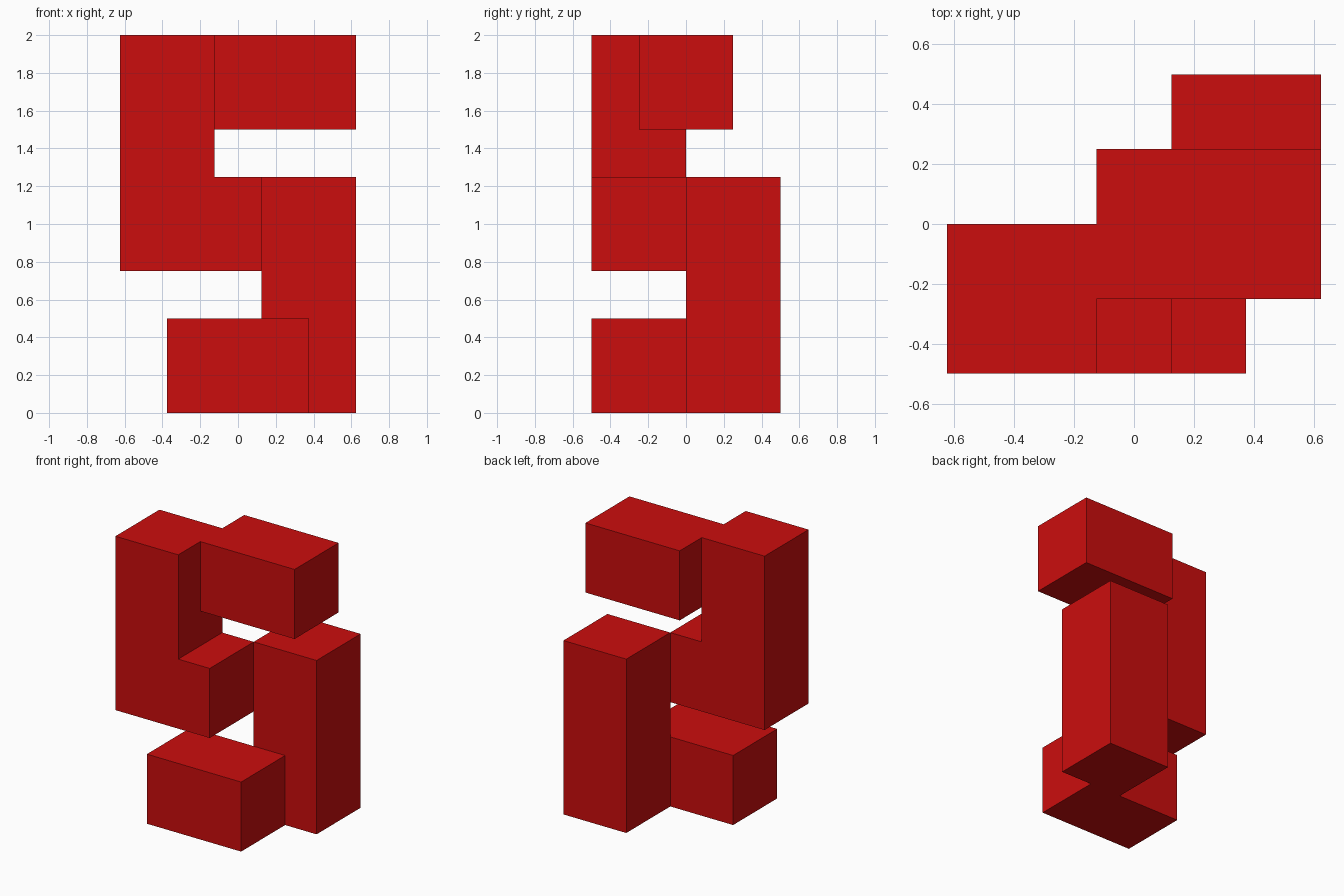
import bpy
import bmesh

if "Cube" in bpy.data.objects:
    bpy.data.objects.remove(bpy.data.objects["Cube"], do_unlink=True)

red = bpy.data.materials.new("red")
red.use_nodes = True
colour = (0.6, 0.004, 0.004, 1)
red.diffuse_color = colour
red.node_tree.nodes["Principled BSDF"].inputs["Base Color"].default_value = colour


def extruded(name, outline, front, back):
    """Extrude a front-view outline of (x, z) points from front y to back y."""
    bm = bmesh.new()
    face = bm.faces.new([bm.verts.new((x, front, z)) for x, z in outline])
    result = bmesh.ops.extrude_face_region(bm, geom=[face], use_keep_orig=True)
    moved = [v for v in result["geom"] if isinstance(v, bmesh.types.BMVert)]
    bmesh.ops.translate(bm, verts=moved, vec=(0, back - front, 0))
    bmesh.ops.recalc_face_normals(bm, faces=bm.faces)
    mesh = bpy.data.meshes.new(name)
    bm.to_mesh(mesh)
    bm.free()
    mesh.materials.append(red)
    obj = bpy.data.objects.new(name, mesh)
    bpy.context.collection.objects.link(obj)
    return obj


def block(name, x0, x1, front, back, z0, z1):
    return extruded(name, [(x0, z0), (x1, z0), (x1, z1), (x0, z1)], front, back)


# Low front block and the tall post standing behind it
block("base_block", -0.375, 0.375, -0.5, 0, 0, 0.5)
block("rear_post", 0.125, 0.625, 0, 0.5, 0, 1.25)

# L-shaped piece whose foot meets the edge of the post
extruded("l_bracket", [(-0.625, 0.75), (0.125, 0.75), (0.125, 1.25),
                       (-0.125, 1.25), (-0.125, 2), (-0.625, 2)], -0.5, 0)

# Arm reaching sideways from the top of the L
block("top_arm", -0.125, 0.625, -0.25, 0.25, 1.5, 2)
